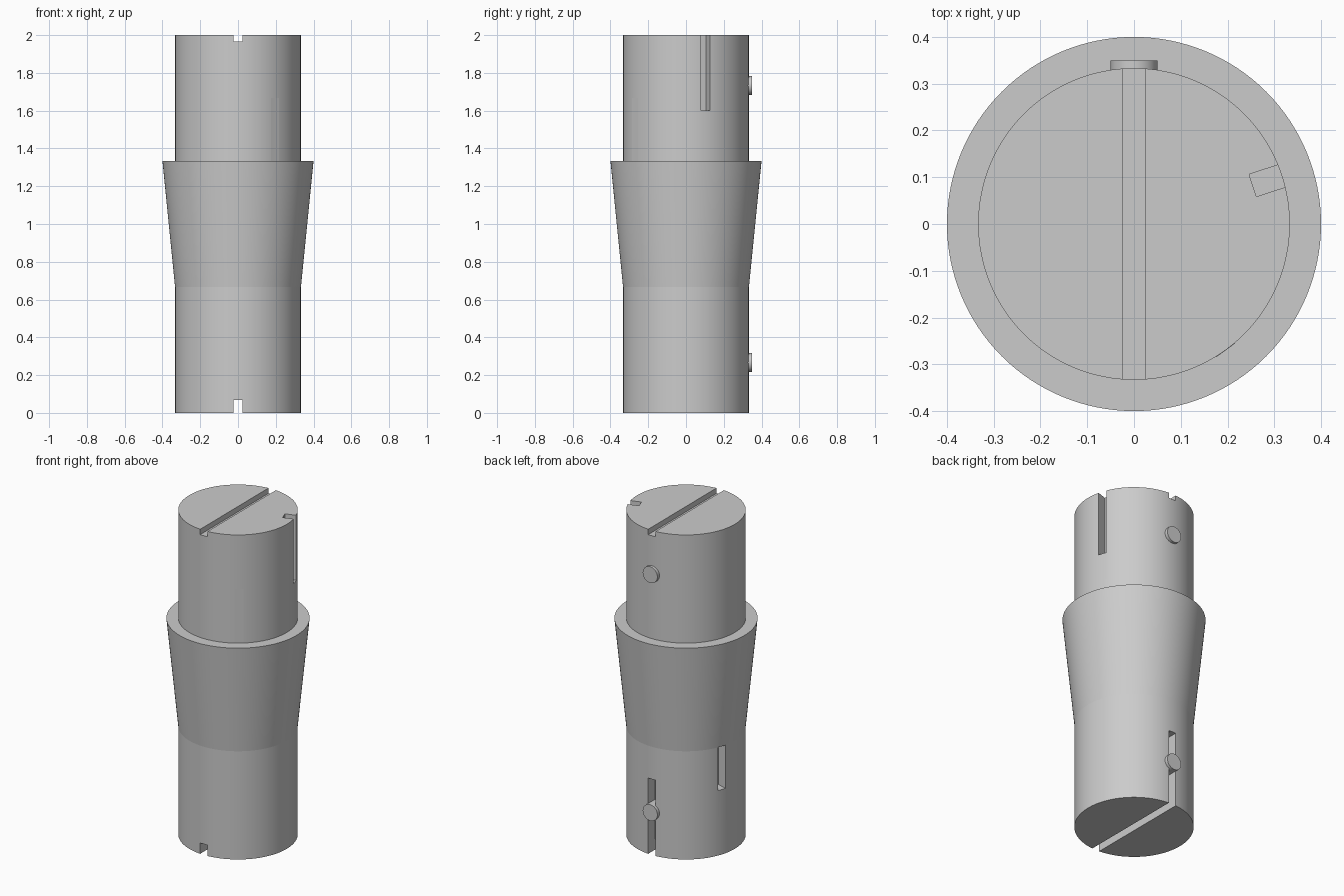
import bpy, bmesh, math
from mathutils import Matrix

if "Cube" in bpy.data.objects:
    bpy.data.objects.remove(bpy.data.objects["Cube"])

R = 1 / 3          # shank radius
INNER = 0.267      # radius of the slot floors
W = 0.05           # slot and key width

grey = bpy.data.materials.new("plain grey")
grey.diffuse_color = (0.6, 0.6, 0.6, 1)
grey.use_nodes = True
grey.node_tree.nodes["Principled BSDF"].inputs["Base Color"].default_value = grey.diffuse_color


def make(name, bm):
    bmesh.ops.recalc_face_normals(bm, faces=bm.faces)
    me = bpy.data.meshes.new(name)
    bm.to_mesh(me)
    bm.free()
    me.materials.append(grey)
    ob = bpy.data.objects.new(name, me)
    bpy.context.collection.objects.link(ob)
    return ob


def select(ob):
    bpy.ops.object.select_all(action='DESELECT')
    ob.select_set(True)
    bpy.context.view_layer.objects.active = ob


def lathe(name, profile, n=128):
    bm = bmesh.new()
    rings = [[bm.verts.new((r * math.cos(2 * math.pi * i / n),
                            r * math.sin(2 * math.pi * i / n), z))
              for i in range(n)] for r, z in profile]
    for a, b in zip(rings, rings[1:]):
        for i in range(n):
            j = (i + 1) % n
            bm.faces.new((a[i], a[j], b[j], b[i]))
    bm.faces.new(rings[0][::-1])
    bm.faces.new(rings[-1])
    return make(name, bm)


def prism(name, profile, degrees):
    """Radial (radius, z) outline, W thick, turned to an angle about z."""
    bm = bmesh.new()
    a = [bm.verts.new((r, -W / 2, z)) for r, z in profile]
    b = [bm.verts.new((r, W / 2, z)) for r, z in profile]
    bm.faces.new(a)
    bm.faces.new(b[::-1])
    n = len(a)
    for i in range(n):
        j = (i + 1) % n
        bm.faces.new((a[i], b[i], b[j], a[j]))
    bm.transform(Matrix.Rotation(math.radians(degrees), 4, 'Z'))
    return make(name, bm)


def rect(r0, r1, z0, z1):
    return [(r0, z0), (r1, z0), (r1, z1), (r0, z1)]


# Turned body with a tapered collar
body = lathe("body", [(R, 0), (R, 2 / 3), (0.4, 4 / 3), (R, 4 / 3), (R, 2)])

# Slots: top groove, bottom groove rising up the back, two side slots
cutters = [
    prism("top_groove", rect(-0.5, 0.5, 1.967, 2.1), 90),
    prism("bottom_groove", [(-0.5, -0.1), (0.5, -0.1), (0.5, 0.467),
                            (INNER, 0.467), (INNER, 0.067), (-0.5, 0.067)], 90),
    prism("upper_side_slot", rect(INNER, 0.5, 1.6, 2.1), 18),
    prism("lower_side_slot", rect(INNER, 0.5, 0.4, 2 / 3), 162),
]
for cutter in cutters:
    select(body)
    mod = body.modifiers.new("cut", 'BOOLEAN')
    mod.operation = 'DIFFERENCE'
    mod.solver = 'EXACT'
    mod.object = cutter
    bpy.ops.object.modifier_apply(modifier=mod.name)
    bpy.data.objects.remove(cutter)

# Flat key above the collar
prism("front_key", rect(INNER, R + 0.0005, 4 / 3, 5 / 3), -54)

# Round pins on the back
pins = []
for name, z in (("lower_pin", 0.267), ("upper_pin", 1.733)):
    bm = bmesh.new()
    bmesh.ops.create_cone(bm, cap_ends=True, segments=48, radius1=0.05, radius2=0.05,
                          depth=0.35 - INNER,
                          matrix=Matrix.Translation((0, (0.35 + INNER) / 2, z))
                          @ Matrix.Rotation(math.pi / 2, 4, 'X'))
    pins.append(make(name, bm))

# Round surfaces smooth, the bend under the collar crisp
for ob, angle in ((body, 4), (pins[0], 30), (pins[1], 30)):
    select(ob)
    bpy.ops.object.shade_smooth_by_angle(angle=math.radians(angle))
